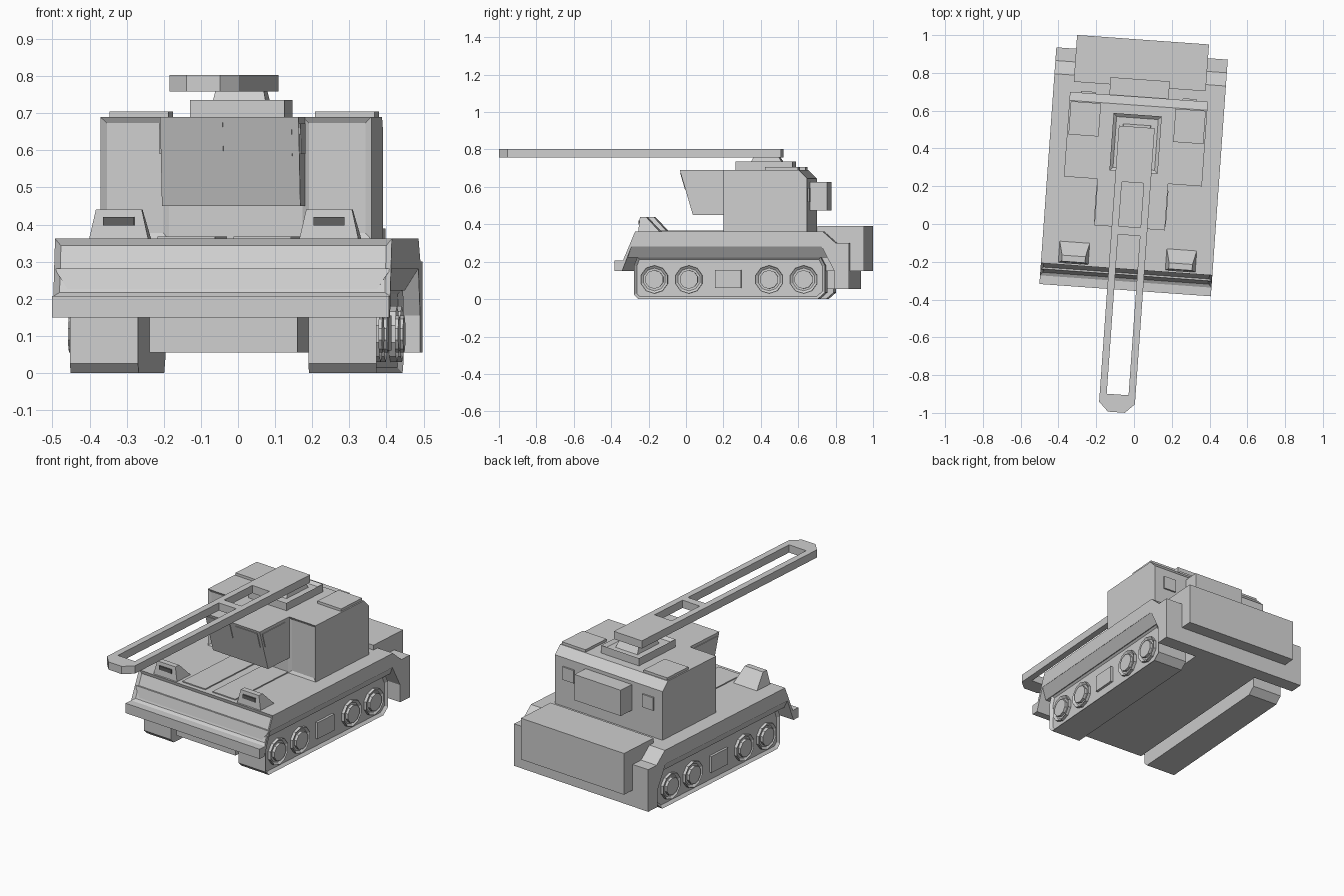
import bpy, bmesh, math
from mathutils import Matrix, Vector

if "Cube" in bpy.data.objects:
    bpy.data.objects.remove(bpy.data.objects["Cube"])

# whole vehicle stands slightly turned about z
POSE = Matrix.Translation((-0.022, 0, 0)) @ Matrix.Rotation(math.radians(-4.1), 4, 'Z')


def material(name, v):
    m = bpy.data.materials.new(name)
    m.diffuse_color = (v, v, v, 1)
    m.use_nodes = True
    m.node_tree.nodes["Principled BSDF"].inputs["Base Color"].default_value = m.diffuse_color
    return m


GREY = material("light grey", 0.62)
DARK = material("dark grey", 0.12)


def finish(name, bm, mat=GREY, insets=()):
    """insets: (normal direction, thickness, depth) applied to matching faces"""
    bmesh.ops.recalc_face_normals(bm, faces=bm.faces[:])
    for direction, thick, depth in insets:
        d = Vector(direction).normalized()
        faces = [f for f in bm.faces if f.normal.dot(d) > 0.97]
        bmesh.ops.inset_individual(bm, faces=faces, thickness=thick, depth=depth)
    me = bpy.data.meshes.new(name)
    bm.to_mesh(me)
    bm.free()
    me.transform(POSE)
    me.materials.append(mat)
    ob = bpy.data.objects.new(name, me)
    bpy.context.collection.objects.link(ob)
    return ob


def loft(name, a, b, mat=GREY, insets=()):
    """solid between two matching point loops"""
    bm = bmesh.new()
    va = [bm.verts.new(p) for p in a]
    vb = [bm.verts.new(p) for p in b]
    n = len(va)
    bm.faces.new(va)
    bm.faces.new(vb[::-1])
    for i in range(n):
        j = (i + 1) % n
        bm.faces.new((va[i], vb[i], vb[j], va[j]))
    return finish(name, bm, mat, insets)


def prism(name, yz, x0, x1, mat=GREY, insets=()):
    return loft(name, [(x0, y, z) for y, z in yz], [(x1, y, z) for y, z in yz], mat, insets)


def box(name, x0, x1, y0, y1, z0, z1, mat=GREY, insets=()):
    return prism(name, [(y0, z0), (y1, z0), (y1, z1), (y0, z1)], x0, x1, mat, insets)


def rect(hx, y0, y1, z, cx=0):
    return [(cx - hx, y0, z), (cx + hx, y0, z), (cx + hx, y1, z), (cx - hx, y1, z)]


# hull: fender shell with front lip, sloped nose and rear flap
shell = [(-.351, .15), (-.351, .207), (-.305, .207), (-.24, .362), (.765, .362),
         (.835, .30), (.905, .30), (.905, .055), (.825, .055), (.825, .155),
         (.76, .28), (-.26, .28), (-.31, .15)]
prism("hull_shell", shell, -.455, .455, insets=[((0, -.922, .387), .022, -.012)])
loft("hull_sponson", rect(.455, -.27, .765, .282), rect(.415, -.285, .79, .222))
box("belly", -.2, .2, -.24, .9, .055, .3)
box("rear_box", -.35, .35, .73, .978, .15, .39)

# cabin body with bevelled rear roof edge
cabin = [(.226, .36), (.226, .69), (.63, .69), (.675, .645), (.675, .36)]
prism("cabin_center", cabin, -.18, .18)
box("cabin_rear_locker", -.157, .157, .66, .768, .475, .625)

# cockpit overhang
prism("cockpit", [(-.02, .69), (.05, .45), (.24, .45), (.24, .69)], -.187, .187)

for s in (-1, 1):
    side = "right" if s > 0 else "left"

    # cabin side with recessed door
    prism("cabin_side_" + side, cabin, s * .18, s * .366,
          insets=[((0, -1, 0), .024, -.01)])
    # roof hatch
    box("roof_hatch_" + side, s * .198, s * .358, .45, .626, .685, .705)
    # rear cabin window plate
    box("rear_window_" + side, s * .232, s * .308, .67, .684, .52, .595)
    # cockpit windows
    prism("front_window_" + side, [(-.0196, .675), (.0066, .585), (.0146, .585), (-.0116, .675)],
          s * .018, s * .168)
    prism("side_window_" + side, [(0, .672), (.19, .672), (.19, .59), (.022, .59)],
          s * .184, s * .191)
    # deck plates between nose and cabin
    box("deck_plate_" + side, s * .025, s * .18, -.215, .23, .355, .368)

    # headlight housing: wedge with a flared base
    cx = s * .284
    loft("headlight_" + side, rect(.08, -.23, -.115, .36, cx), rect(.062, -.222, -.19, .44, cx))
    box("headlight_slot_" + side, cx - .042, cx + .042, -.232, -.222, .398, .42, DARK)

    # track with recessed outer face
    track = [(-.25, .025), (-.225, 0), (.735, 0), (.775, .035), (.775, .18),
             (.75, .226), (-.23, .226), (-.25, .18)]
    prism("track_" + side, track, s * .23, s * .414, insets=[((s, 0, 0), .016, -.014)])
    # road wheels with recessed hub ring
    for i, y in enumerate((-.14, .045, .475, .66)):
        for part, r, x, ins in (("wheel", .075, .418, [((s, 0, 0), .014, -.01)]),
                                ("hub", .05, .424, [])):
            ring = [(y + r * math.cos(math.tau * (k + .5) / 10),
                     .105 + r * math.sin(math.tau * (k + .5) / 10)) for k in range(10)]
            prism(f"{part}_{side}_{i}", ring, s * .38, s * x, insets=ins)
    box("track_plate_" + side, s * .39, s * .414, .185, .325, .06, .155)

# turntable tray and pedestal
box("turntable", -.128, .128, .275, .58, .685, .735, insets=[((0, 0, 1), .025, -.015)])
loft("pedestal", rect(.075, .34, .53, .715), rect(.065, .37, .5, .762))

# boom: outline with two long slots, cut by boolean
outline = [(-.095, .515), (-.095, -.95), (-.045, -.999), (.045, -.999), (.095, -.95), (.095, .515)]
boom = loft("boom", [(x, y, .758) for x, y in outline], [(x, y, .803) for x, y in outline])
for i, (y0, y1) in enumerate(((-.905, -.06), (-.015, .22))):
    cutter = box(f"slot_cutter_{i}", -.058, .058, y0, y1, .7, .85)
    cutter.hide_render = True
    cutter.hide_viewport = True
    mod = boom.modifiers.new("slot", 'BOOLEAN')
    mod.operation = 'DIFFERENCE'
    mod.solver = 'EXACT'
    mod.object = cutter
